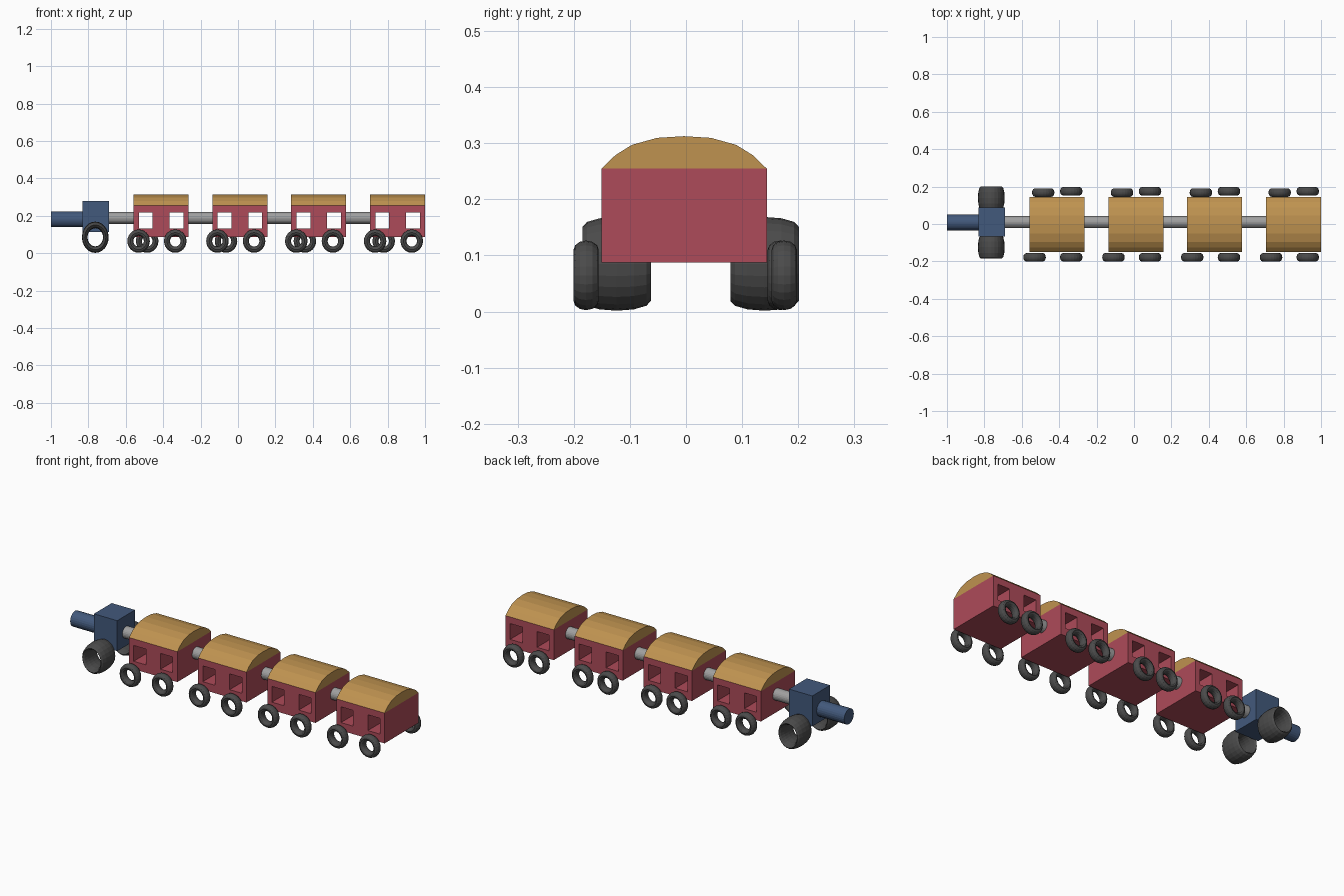
import bpy, bmesh
from math import radians

if "Cube" in bpy.data.objects:
    bpy.data.objects.remove(bpy.data.objects["Cube"])


def material(name, rgb):
    m = bpy.data.materials.new(name)
    m.diffuse_color = (*rgb, 1)
    m.use_nodes = True
    m.node_tree.nodes["Principled BSDF"].inputs["Base Color"].default_value = m.diffuse_color
    return m


BLUE = material("blue", (0.055, 0.10, 0.20))
RED = material("red", (0.42, 0.07, 0.10))
TAN = material("tan", (0.52, 0.29, 0.08))
DARK = material("dark", (0.07, 0.07, 0.07))
GREY = material("grey", (0.35, 0.35, 0.35))


def finish(name, mat):
    o = bpy.context.object
    o.name = name
    bpy.ops.object.transform_apply(location=False, rotation=True, scale=True)
    if mat:
        o.data.materials.append(mat)
    return o


def box(name, lo, hi, mat=None):
    bpy.ops.mesh.primitive_cube_add(size=1, location=[(a + b) / 2 for a, b in zip(lo, hi)])
    bpy.context.object.scale = [b - a for a, b in zip(lo, hi)]
    return finish(name, mat)


def rod(name, x0, x1, y, z, r, mat):
    bpy.ops.mesh.primitive_cylinder_add(vertices=24, radius=r, depth=x1 - x0,
                                        location=((x0 + x1) / 2, y, z),
                                        rotation=(0, radians(90), 0))
    return finish(name, mat)


def wheel(name, loc, major, minor, half_width, squash=1.0):
    # ring around the y axis, stretched along its axle
    bpy.ops.mesh.primitive_torus_add(location=loc, rotation=(radians(90), 0, 0),
                                     major_segments=24, minor_segments=12,
                                     major_radius=major, minor_radius=minor)
    bpy.context.object.scale = (squash, 1, half_width / minor)
    return finish(name, DARK)


def roof(name, x0, x1, y, mat):
    # shallow arched section extruded along x
    half = [(0.1475, 0.2545), (0.122, 0.279), (0.093, 0.297), (0.048, 0.3095)]
    pts = [(-a, z) for a, z in half] + [(0, 0.3125)] + half[::-1]
    bm = bmesh.new()
    face = bm.faces.new([bm.verts.new((x0, y + a, z)) for a, z in pts])
    ext = bmesh.ops.extrude_face_region(bm, geom=[face])["geom"]
    bmesh.ops.translate(bm, vec=(x1 - x0, 0, 0),
                        verts=[v for v in ext if isinstance(v, bmesh.types.BMVert)])
    bmesh.ops.recalc_face_normals(bm, faces=bm.faces)
    me = bpy.data.meshes.new(name)
    bm.to_mesh(me)
    bm.free()
    me.materials.append(mat)
    bpy.context.collection.objects.link(bpy.data.objects.new(name, me))


# engine: boiler, cab and two wide wheels
rod("boiler", -1.0, -0.82, 0.008, 0.181, 0.042, BLUE)
box("cab", (-0.832, -0.067, 0.112), (-0.69, 0.088, 0.28), BLUE)
for side, y in (("front", -0.1235), ("back", 0.14)):
    wheel("engine_wheel_" + side, (-0.763, y, 0.085), 0.066, 0.0175, 0.061, 0.855)

# four carriages
PITCH, LENGTH, Y = 0.4215, 0.294, -0.0035
for i in range(4):
    n = str(i + 1)
    x = -0.5585 + i * PITCH
    body = box("carriage_body_" + n, (x, Y - 0.1475, 0.0875), (x + LENGTH, Y + 0.1475, 0.2545), RED)

    # window openings running straight through
    for w in (0.028, 0.192):
        cutter = box("window_cutter", (x + w, -0.3, 0.131), (x + w + 0.074, 0.3, 0.218))
        mod = body.modifiers.new("window", "BOOLEAN")
        mod.operation, mod.solver, mod.object = "DIFFERENCE", "EXACT", cutter
        bpy.context.view_layer.objects.active = body
        bpy.ops.object.modifier_apply(modifier=mod.name)
        bpy.data.objects.remove(cutter)

    roof("carriage_roof_" + n, x, x + LENGTH, Y, TAN)

    # wheels: the inner back one sits further along than its partner
    for k, (dx, y) in enumerate(((0.027, -0.178), (0.223, -0.178), (0.073, 0.168), (0.223, 0.175))):
        wheel(f"carriage_wheel_{n}_{k + 1}", (x + dx, y, 0.0645), 0.0455, 0.0165, 0.0225, 0.97)

    # coupling to the vehicle ahead
    start = -0.70 if i == 0 else x - PITCH + LENGTH - 0.01
    rod("coupling_" + n, start, x + 0.01, 0.01, 0.188, 0.032, GREY)
